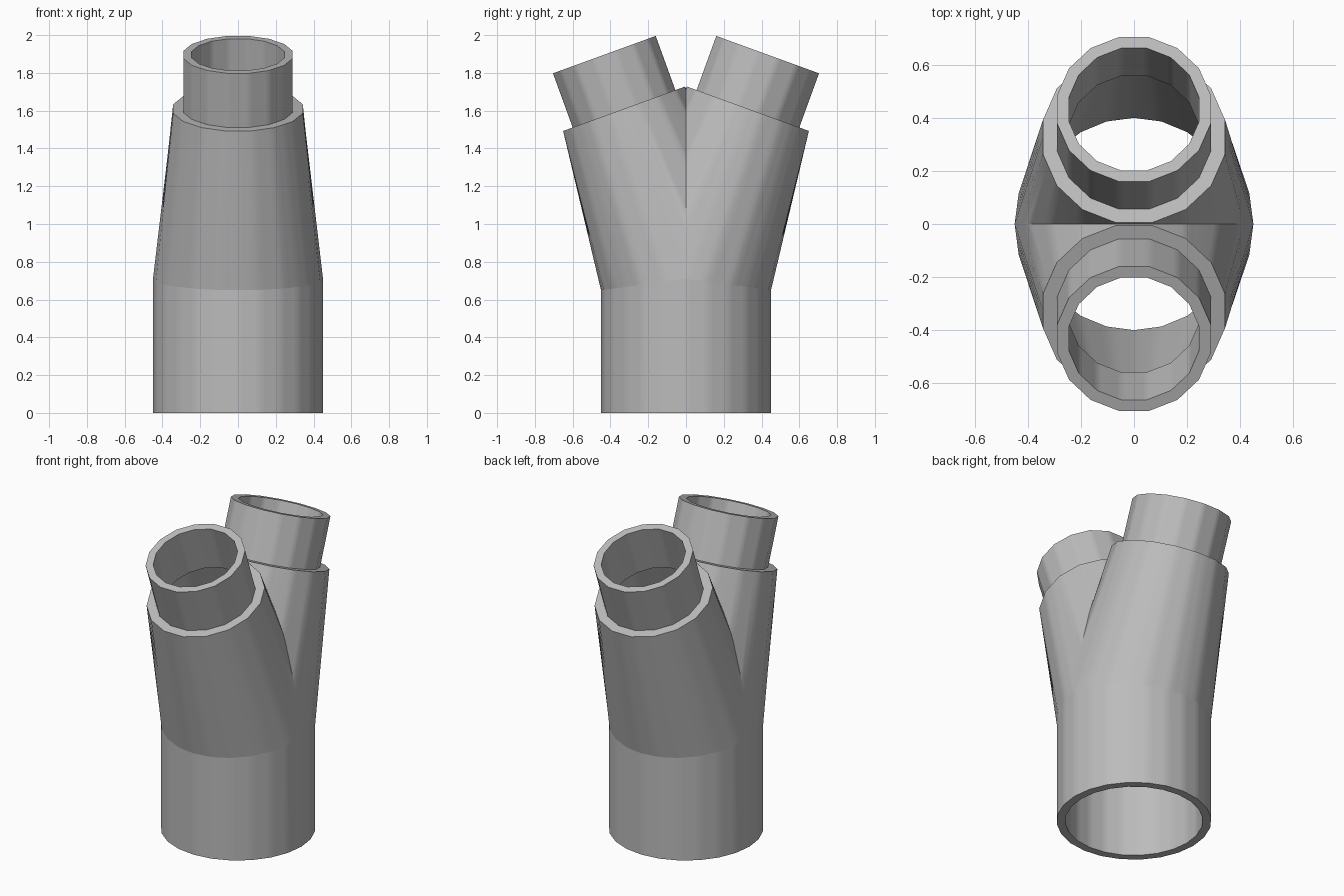
import bpy, bmesh, math
from mathutils import Vector

if "Cube" in bpy.data.objects:
    bpy.data.objects.remove(bpy.data.objects["Cube"])

SAMPLES = 96
TILT = math.radians(20)
AXIS = Vector((0, math.sin(TILT), math.cos(TILT)))
COLLAR = Vector((0, 0.328, 1.61))      # centre of the branch mouth
TIP = COLLAR + AXIS * 0.305            # centre of the spigot mouth

grey = bpy.data.materials.new("pipe grey")
grey.diffuse_color = (0.5, 0.5, 0.5, 1)
grey.use_nodes = True
grey.node_tree.nodes["Principled BSDF"].inputs["Base Color"].default_value = grey.diffuse_color


def polygon(radius, sides, offset):
    """Points evenly spread in angle along a regular polygon."""
    step = 2 * math.pi / sides
    pts = []
    for i in range(SAMPLES):
        a = 2 * math.pi * i / SAMPLES
        r = radius * math.cos(step / 2) / math.cos((a - offset) % step - step / 2)
        pts.append((r * math.cos(a), r * math.sin(a)))
    return pts


def base_ring(radius, z, slope=0.0):
    return [Vector((x, y, z - slope * abs(y))) for x, y in polygon(radius, 24, 0)]


def joint_ring(radius):
    return [Vector((x, y, 0.71 - 0.135 * y)) for x, y in polygon(radius, 24, 0)]


def tilted_ring(centre, radius):
    across = Vector((0, math.cos(TILT), -math.sin(TILT)))
    return [centre + Vector((x, 0, 0)) + across * y
            for x, y in polygon(radius, 16, math.pi / 16)]


def skin(name, rings, mirrored=False):
    """Join successive rings into a wall; rings run up the outside, down the inside."""
    bm = bmesh.new()
    loops = [[bm.verts.new(p) for p in ring] for ring in rings]
    for low, high in zip(loops, loops[1:]):
        for i in range(SAMPLES):
            j = (i + 1) % SAMPLES
            bm.faces.new((low[i], low[j], high[j], high[i]))
    mesh = bpy.data.meshes.new(name)
    bm.to_mesh(mesh)
    bm.free()
    mesh.materials.append(grey)
    obj = bpy.data.objects.new(name, mesh)
    bpy.context.collection.objects.link(obj)
    bpy.ops.object.select_all(action='DESELECT')
    obj.select_set(True)
    bpy.context.view_layer.objects.active = obj
    if mirrored:
        mod = obj.modifiers.new("front and back", 'MIRROR')
        mod.use_axis = (False, True, False)
        mod.use_bisect_axis = (False, True, False)
        bpy.ops.object.modifier_apply(modifier=mod.name)
    bpy.ops.object.shade_smooth_by_angle(angle=math.radians(30))
    return obj


# Straight lower pipe, with its top cut to meet both branches
skin("base_pipe", [base_ring(0.40, 0.71, 0.135), base_ring(0.40, 0),
                   base_ring(0.45, 0), base_ring(0.45, 0.71, 0.135)])

# Tapered branches that meet on the centre plane: outer wall, lip, inner wall
skin("branches", [joint_ring(0.45), tilted_ring(COLLAR, 0.35),
                  tilted_ring(COLLAR, 0.295)], True)
skin("branch_linings", [tilted_ring(COLLAR, 0.25), tilted_ring(COLLAR, 0.30),
                        joint_ring(0.40)], True)

# Narrow end spigots
skin("spigots", [tilted_ring(COLLAR, 0.295), tilted_ring(TIP, 0.295),
                 tilted_ring(TIP, 0.25), tilted_ring(COLLAR, 0.25)], True)
